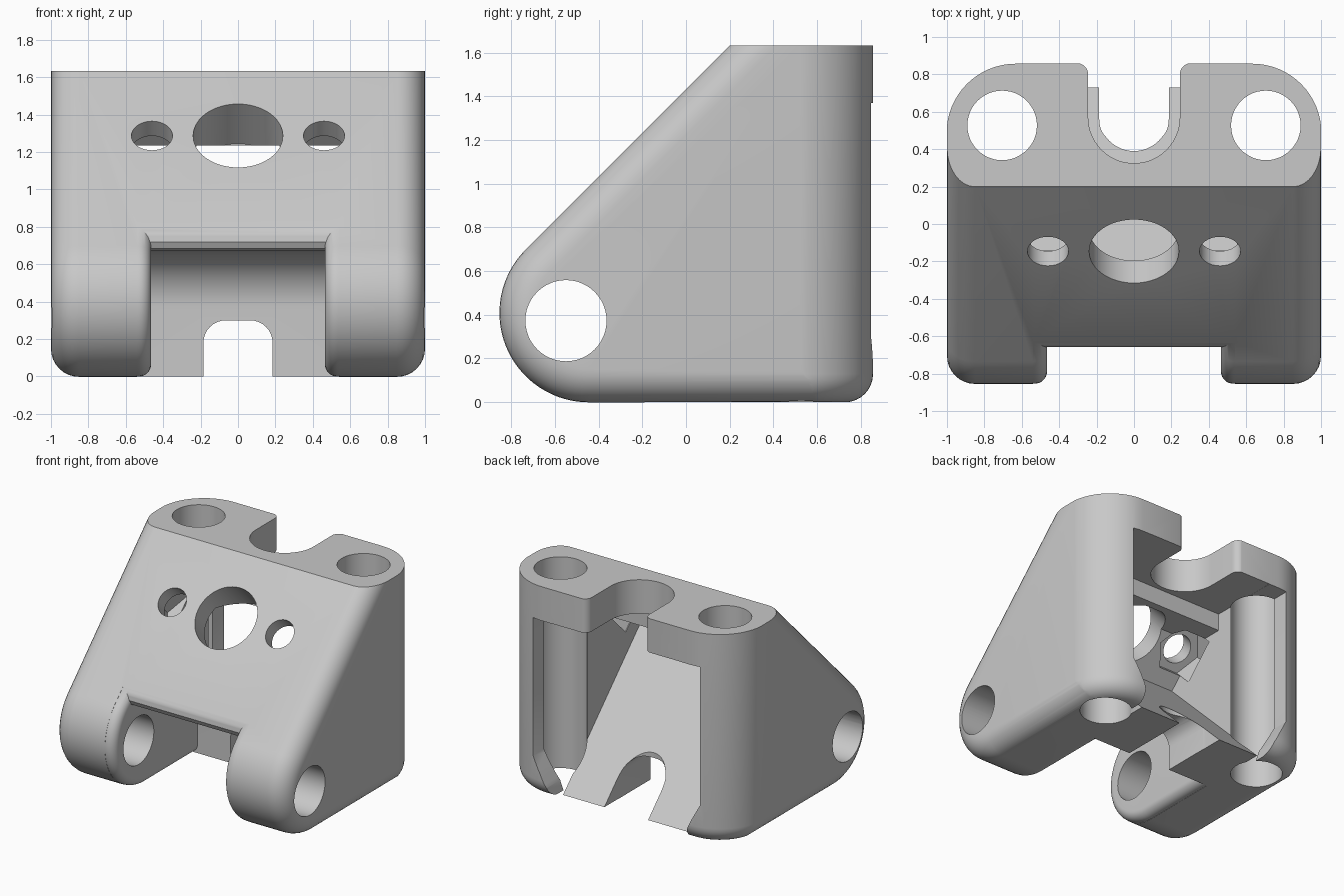
import bpy, bmesh
from math import cos, sin, pi, radians
from mathutils import Matrix, Vector

cube = bpy.data.objects.get("Cube")
if cube:
    bpy.data.objects.remove(cube, do_unlink=True)

grey = bpy.data.materials.new("matte grey")
grey.use_nodes = True
grey.diffuse_color = (0.58, 0.58, 0.58, 1)
for node in grey.node_tree.nodes:
    if node.type == 'BSDF_PRINCIPLED':
        node.inputs["Base Color"].default_value = grey.diffuse_color
        node.inputs["Roughness"].default_value = 0.6


def arc(cx, cy, r, start, end, n=16):
    angles = [radians(start + (end - start) * i / n) for i in range(n + 1)]
    return [(cx + r * cos(a), cy + r * sin(a)) for a in angles]


def circle(cx, cy, r, n=48):
    return arc(cx, cy, r, 0, 360, n)[:-1]


def prism(name, pts, axis, lo, hi, bevel=0, pick=None):
    """Extrude a 2D outline along an axis; round the cap edges chosen by pick."""
    place = {'X': lambda p, h: (h, p[0], p[1]),
             'Y': lambda p, h: (p[0], h, p[1]),
             'Z': lambda p, h: (p[0], p[1], h)}[axis]
    bm = bmesh.new()
    rings = [[bm.verts.new(place(p, h)) for p in pts] for h in (lo, hi)]
    caps = [bm.faces.new(ring) for ring in rings]
    for i in range(len(pts)):
        j = (i + 1) % len(pts)
        bm.faces.new((rings[0][i], rings[0][j], rings[1][j], rings[1][i]))
    bmesh.ops.recalc_face_normals(bm, faces=bm.faces)
    if bevel:
        edges = [e for cap in caps for e in cap.edges
                 if all(pick(v.co) for v in e.verts)]
        bmesh.ops.bevel(bm, geom=edges, offset=bevel, segments=8, profile=0.5,
                        affect='EDGES', clamp_overlap=False)
        bmesh.ops.recalc_face_normals(bm, faces=bm.faces)
    mesh = bpy.data.meshes.new(name)
    bm.to_mesh(mesh)
    bm.free()
    mesh.materials.append(grey)
    ob = bpy.data.objects.new(name, mesh)
    bpy.context.collection.objects.link(ob)
    return ob


def combine(target, tool, operation):
    """Apply a boolean and discard the tool."""
    tool.hide_render = True
    mod = target.modifiers.new(tool.name, 'BOOLEAN')
    mod.operation, mod.solver, mod.object = operation, 'EXACT', tool
    bpy.context.view_layer.objects.active = target
    bpy.ops.object.modifier_apply(modifier=mod.name)
    bpy.data.objects.remove(tool, do_unlink=True)


def side_profile(inset=0):
    r = 0.41 - inset
    nose = arc(-0.445, 0.408, r, 270, 135, 28)
    y, z = nose[-1]
    return nose + [(y + 1.3, z + 1.3), (1.5, z + 1.3), (1.5, inset)]


# Wedge body with rounded side edges
body = prism("bracket_body", side_profile(), 'X', -1, 1, 0.15, lambda c: True)

# Hinge gap between the ears, with a curved inner corner and rounded front lip
gap = arc(-0.13, 0.37, 0.3, 0, 90) + [
    (-0.6, 0.67), (-0.64, 0.685), (-0.658, 0.72), (-0.652, 0.76), (-0.62, 0.83),
    (-1.2, 0.83), (-1.2, -0.2), (0.17, -0.2)]
combine(body, prism("hinge_gap", gap, 'X', -0.54, 0.54), 'DIFFERENCE')

# Rounded inner faces of the two ears
for s in (-1, 1):
    lo, hi = sorted((s * 0.465, s * 0.68))
    ear = prism("ear_inner", side_profile(0.0015), 'X', lo, hi, 0.065,
                lambda c: abs(c.x) < 0.5)
    combine(body, ear, 'UNION')

# Footprint trims the top, the back corners and the lower back edge
foot = arc(0.632, 0.487, 0.37, 0, 90) + arc(-0.632, 0.487, 0.37, 90, 180) \
    + [(-1.002, -2), (1.002, -2)]
combine(body, prism("footprint", foot, 'Z', -0.002, 1.632, 0.13,
                    lambda c: c.z < 0.1), 'INTERSECT')

# Inner cavity with sloping floor and stepped ceiling
cavity = [(1.0, -0.27), (-0.232, 0.962), (0.041, 1.235), (0.29, 1.235),
          (0.29, 1.37), (1.0, 1.37)]
combine(body, prism("cavity", cavity, 'X', -0.55, 0.55), 'DIFFERENCE')

# Wider back opening, tapering in towards the bottom
for s in (-1, 1):
    side = [(s * 0.54, -0.1), (s * 0.56, -0.1), (s * 0.6, 0.08), (s * 0.65, 0.18),
            (s * 0.715, 0.3), (s * 0.715, 1.369), (s * 0.54, 1.369)]
    combine(body, prism("back_opening", side, 'Y', 0.53, 1.1), 'DIFFERENCE')

# Notch in the top plate with rounded mouth
half = [(0.305, 1.1)] + arc(0.305, 0.8, 0.06, 90, 180, 8)
notch = half + arc(0, 0.57, 0.245, 0, -180, 28) + [(-x, y) for x, y in reversed(half)]
combine(body, prism("top_notch", notch, 'Z', 1.0, 1.8), 'DIFFERENCE')

# Arched slot through the lower web, rounded where it meets the floor
slot = [(0.185, -0.2)] + arc(0.065, 0.18, 0.12, 0, 90, 8) \
    + arc(-0.065, 0.18, 0.12, 90, 180, 8) + [(-0.185, -0.2)]
combine(body, prism("web_slot", slot, 'Y', -1.2, 1.2), 'DIFFERENCE')
relief = [(0.187, 1.1)] + arc(0, 0.577, 0.187, 0, -180, 24) + [(-0.187, 1.1)]
combine(body, prism("floor_relief", relief, 'Z', -0.3, 0.6), 'DIFFERENCE')

# Pivot hole and the two vertical bolt holes
combine(body, prism("pivot_hole", circle(-0.55, 0.372, 0.186), 'X', -1.2, 1.2),
        'DIFFERENCE')
for s in (-1, 1):
    combine(body, prism("bolt_hole", circle(s * 0.705, 0.527, 0.186), 'Z', -0.3, 1.9),
            'DIFFERENCE')

# Holes square to the slope, the small ones with hexagonal recesses inside
tilt = Matrix.Translation(Vector((0, -0.145, 1.286))) @ Matrix.Rotation(pi / 4, 4, 'X')
holes = [("centre_hole", 0, 0.24, 48, 0.3)]
for s in (-1, 1):
    holes += [("screw_hole", s * 0.46, 0.11, 32, 0.3),
              ("nut_recess", s * 0.46, 0.19, 6, -0.11)]
for name, x, r, sides, top in holes:
    tool = prism(name, circle(x, 0, r, sides), 'Z', -0.3, top)
    tool.data.transform(tilt)
    combine(body, tool, 'DIFFERENCE')

# Smooth rounded faces, crisp edges
bpy.ops.object.select_all(action='DESELECT')
body.select_set(True)
bpy.context.view_layer.objects.active = body
bpy.ops.object.shade_smooth_by_angle(angle=radians(30))
